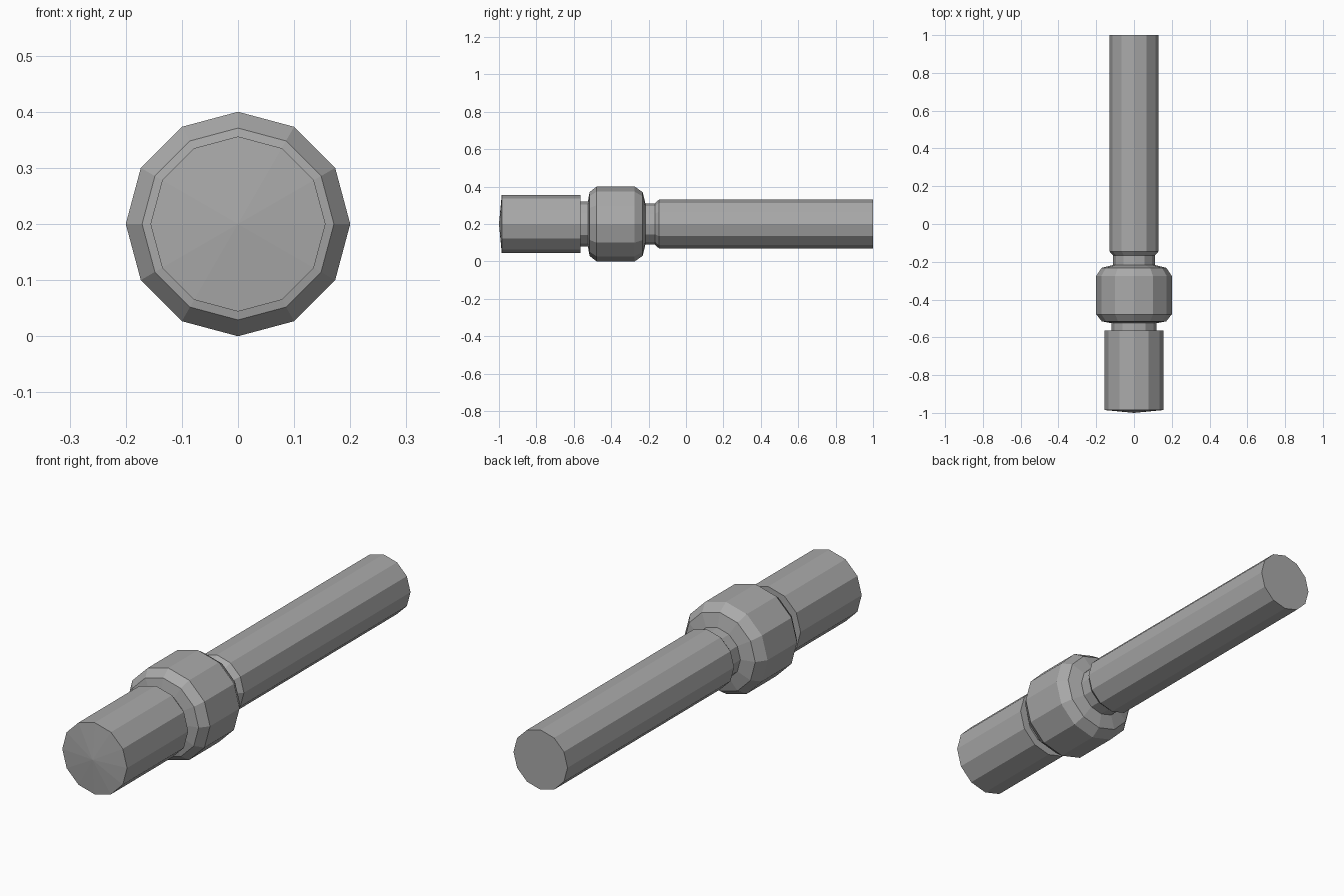
import bpy, bmesh
from math import sin, cos, tau

SIDES = 12
AXIS_Z = 0.2

cube = bpy.data.objects.get("Cube")
if cube:
    bpy.data.objects.remove(cube, do_unlink=True)

# Single grey finish
grey = bpy.data.materials.new("plain_grey")
grey.use_nodes = True
colour = (0.4, 0.4, 0.4, 1)
grey.diffuse_color = colour
grey.node_tree.nodes["Principled BSDF"].inputs["Base Color"].default_value = colour


def lathe(name, profile):
    """Turn (y, radius) points around the long axis; zero radius closes an end."""
    bm = bmesh.new()
    rings = []
    for y, r in profile:
        count = SIDES if r else 1
        rings.append([bm.verts.new((r * cos(tau * i / SIDES), y,
                                    AXIS_Z + r * sin(tau * i / SIDES)))
                      for i in range(count)])
    for a, b in zip(rings, rings[1:]):
        for i in range(SIDES):
            j = (i + 1) % SIDES
            corners = [a[i % len(a)], a[j % len(a)], b[j % len(b)], b[i % len(b)]]
            bm.faces.new(list(dict.fromkeys(corners)))
    bmesh.ops.recalc_face_normals(bm, faces=bm.faces)
    mesh = bpy.data.meshes.new(name)
    bm.to_mesh(mesh)
    bm.free()
    mesh.materials.append(grey)
    obj = bpy.data.objects.new(name, mesh)
    bpy.context.collection.objects.link(obj)
    return obj


# Front grip with a shallow domed end and a stepped back
lathe("grip", [(-1, 0), (-0.985, 0.156), (-0.565, 0.156), (-0.565, 0.12)])

# Groove between grip and collar
lathe("front_neck", [(-0.565, 0.12), (-0.525, 0.12)])

# Chamfered collar
lathe("collar", [(-0.525, 0.12), (-0.515, 0.171), (-0.478, 0.2),
                 (-0.275, 0.2), (-0.232, 0.171), (-0.217, 0.11)])

# Narrow neck flaring into the shaft
lathe("rear_neck", [(-0.217, 0.11), (-0.167, 0.11), (-0.145, 0.13)])

# Long shaft with a flat end
lathe("shaft", [(-0.145, 0.13), (1, 0.13), (1, 0)])
